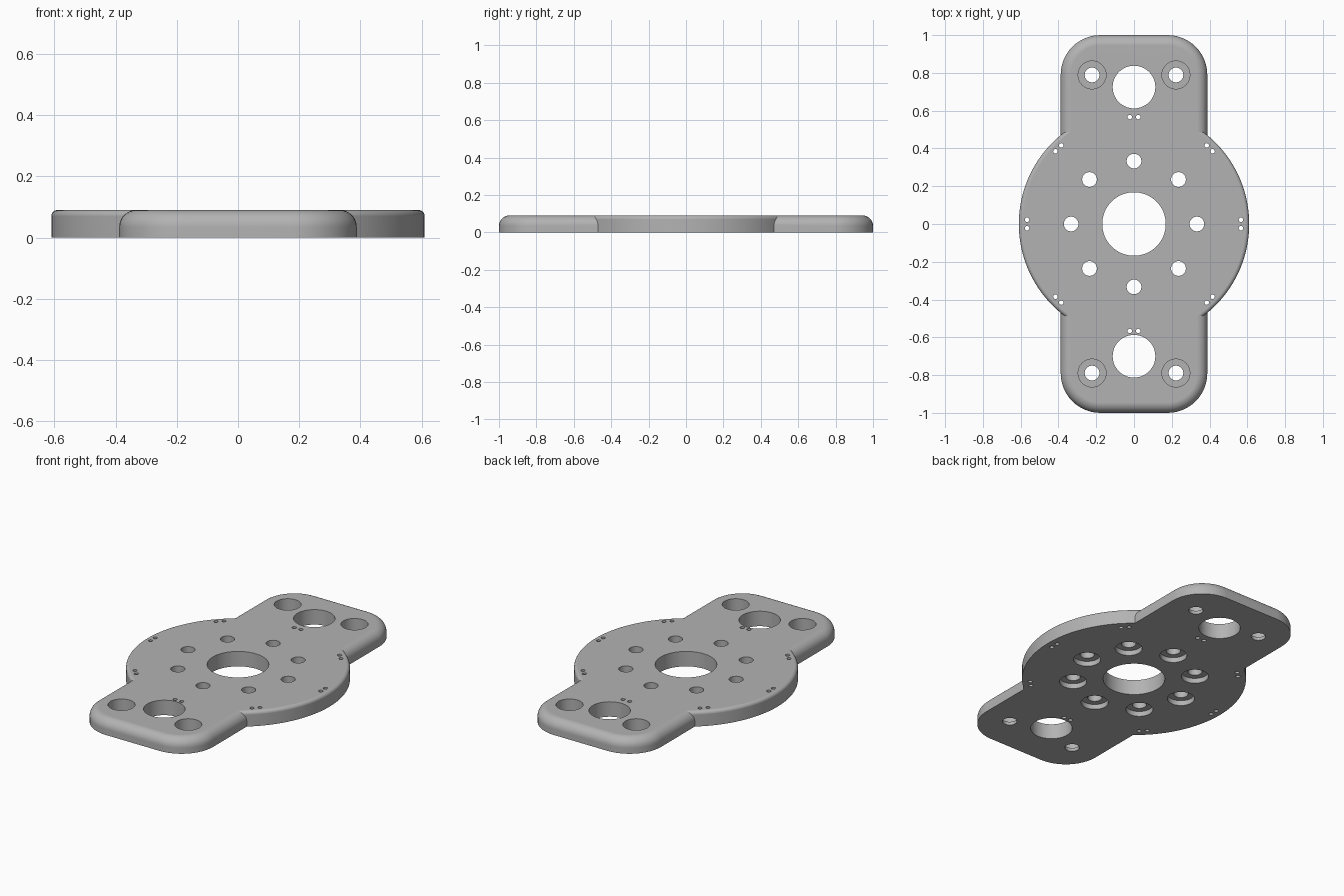
import bpy, bmesh
from math import sin, cos, pi, radians
from mathutils import Matrix, Vector

if "Cube" in bpy.data.objects:
    bpy.data.objects.remove(bpy.data.objects["Cube"])

THICK = 0.09

grey = bpy.data.materials.new("plain_grey")
grey.use_nodes = True
colour = (0.45, 0.45, 0.45, 1)
grey.diffuse_color = colour
grey.node_tree.nodes["Principled BSDF"].inputs["Base Color"].default_value = colour


def to_object(name, bm):
    bmesh.ops.recalc_face_normals(bm, faces=bm.faces)
    mesh = bpy.data.meshes.new(name)
    bm.to_mesh(mesh)
    bm.free()
    mesh.materials.append(grey)
    obj = bpy.data.objects.new(name, mesh)
    bpy.context.collection.objects.link(obj)
    return obj


def rounded_slab(name, half_x, half_y, corner, fillet, steps):
    """Slab with round plan corners and a filleted top rim."""
    bm = bmesh.new()
    sections = [(0, 0)]
    for i in range(9):
        a = pi / 2 * i / 8
        sections.append((fillet * (1 - cos(a)), THICK - fillet * (1 - sin(a))))
    rings = []
    for inset, z in sections:
        ring = []
        for q, (sx, sy) in enumerate([(1, 1), (-1, 1), (-1, -1), (1, -1)]):
            # a full disc shares its quadrant ends, so skip the last point
            last = steps if half_x == corner else steps + 1
            for i in range(last):
                a = pi / 2 * (q + i / steps)
                r = corner - inset
                ring.append(bm.verts.new((sx * (half_x - corner) + r * cos(a),
                                          sy * (half_y - corner) + r * sin(a), z)))
        rings.append(ring)
    for low, high in zip(rings, rings[1:]):
        for i in range(len(low)):
            j = (i + 1) % len(low)
            bm.faces.new((low[i], low[j], high[j], high[i]))
    bm.faces.new(rings[0][::-1])
    bm.faces.new(rings[-1])
    return to_object(name, bm)


def drill(bm, x, y, radius, z0=-0.05, z1=THICK + 0.05, sides=32):
    bmesh.ops.create_cone(bm, cap_ends=True, segments=sides, radius1=radius, radius2=radius,
                          depth=z1 - z0, matrix=Matrix.Translation((x, y, (z0 + z1) / 2)))


def combine(target, other, operation):
    mod = target.modifiers.new(operation.lower(), "BOOLEAN")
    mod.operation = operation
    mod.solver = "EXACT"
    mod.object = other
    bpy.context.view_layer.objects.active = target
    bpy.ops.object.modifier_apply(modifier=mod.name)
    bpy.data.objects.remove(other)


# Round hub plate joined to the long arm plate
plate = rounded_slab("mounting_plate", 0.61, 0.61, 0.61, 0.02, 32)
combine(plate, rounded_slab("arm_plate", 0.388, 1.0, 0.21, 0.055, 12), "UNION")

# Through holes and stepped recesses
bores, recesses = bmesh.new(), bmesh.new()
drill(bores, 0, 0, 0.168, sides=64)
drill(bores, 0, 0.725, 0.113, sides=48)
drill(bores, 0, -0.7, 0.113, sides=48)
for k in range(8):
    turn = Matrix.Rotation(radians(45 * k), 3, "Z")
    bolt = turn @ Vector((0.333, 0, 0))
    drill(bores, bolt.x, bolt.y, 0.039)
    drill(recesses, bolt.x, bolt.y, 0.074, z1=0.03)
    for side in (-1, 1):
        pin = turn @ Vector((0.566, 0.022 * side, 0))
        drill(bores, pin.x, pin.y, 0.012, sides=16)
for x in (-0.222, 0.222):
    for y in (-0.789, 0.789):
        drill(bores, x, y, 0.039)
        drill(recesses, x, y, 0.074, z0=0.02)
combine(plate, to_object("recess_cutter", recesses), "DIFFERENCE")
combine(plate, to_object("bore_cutter", bores), "DIFFERENCE")

# Smooth rims with crisp hole edges
bpy.ops.object.select_all(action="DESELECT")
plate.select_set(True)
bpy.context.view_layer.objects.active = plate
bpy.ops.object.shade_smooth_by_angle(angle=radians(30))
weighted = plate.modifiers.new("even_shading", "WEIGHTED_NORMAL")
weighted.keep_sharp = True
